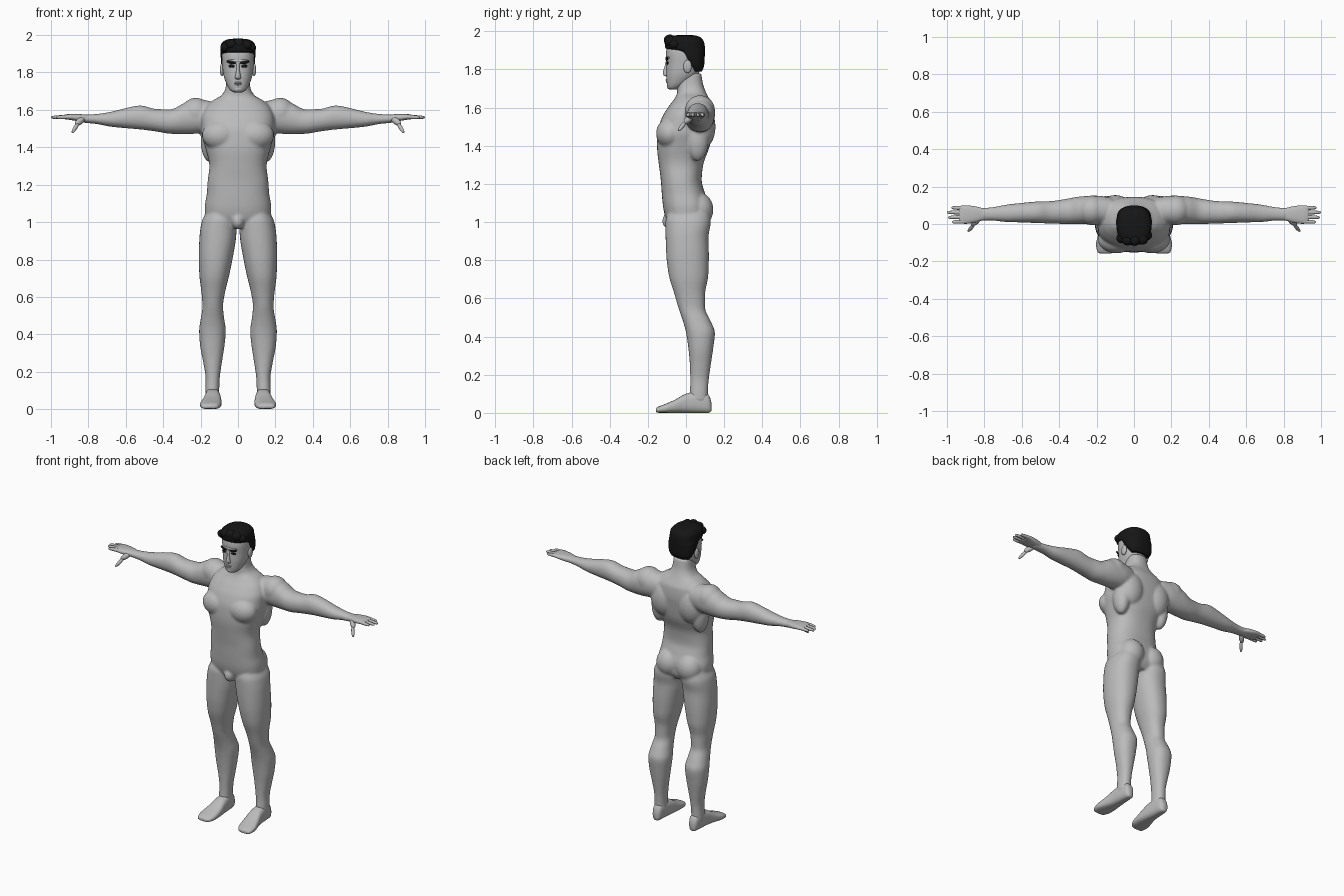
import bpy, bmesh, math
from mathutils import Matrix, Vector


def material(name, r, g, b):
    m = bpy.data.materials.new(name)
    m.diffuse_color = (r, g, b, 1)
    return m


SKIN = material("grey_skin", 0.50, 0.50, 0.50)
DARK = material("black_hair", 0.008, 0.008, 0.008)


def curve_rows(rows, steps):
    """Smoothly interpolate section rows without overshoot."""
    d = [[(q[k] - p[k]) / (q[0] - p[0]) for k in range(len(p))]
         for p, q in zip(rows, rows[1:])]
    slopes = [d[0]]
    for p, q in zip(d, d[1:]):
        slopes.append([2 * a * b / (a + b) if a * b > 0 else 0 for a, b in zip(p, q)])
    slopes.append(d[-1])
    out = []
    for i in range(len(rows) - 1):
        p, q, h = rows[i], rows[i + 1], rows[i + 1][0] - rows[i][0]
        for s in range(steps):
            t = s / steps
            row = [(2*t**3 - 3*t**2 + 1) * p[k] + (t**3 - 2*t**2 + t) * h * slopes[i][k]
                   + (3*t**2 - 2*t**3) * q[k] + (t**3 - t**2) * h * slopes[i + 1][k]
                   for k in range(len(p))]
            row[0] = p[0] + h * t
            out.append(row)
    return out + [list(rows[-1])]


def loft(bm, axis, rows, n=2.0, seg=32, steps=4, side=1):
    """Closed loft; each row is (position, a_min, a_max, b_min, b_max)."""
    ia, ib = [k for k in range(3) if k != axis]
    rings = []
    for t, a0, a1, b0, b1 in curve_rows(rows, steps):
        ring = []
        for j in range(seg):
            w = 2 * math.pi * j / seg
            c, s = math.cos(w), math.sin(w)
            co = [0, 0, 0]
            co[axis] = t
            co[ia] = (a0 + a1) / 2 + (a1 - a0) / 2 * math.copysign(abs(c) ** (2 / n), c)
            co[ib] = (b0 + b1) / 2 + (b1 - b0) / 2 * math.copysign(abs(s) ** (2 / n), s)
            co[0] *= side
            ring.append(bm.verts.new(co))
        rings.append(ring)
    for r, q in zip(rings, rings[1:]):
        for j in range(seg):
            k = (j + 1) % seg
            bm.faces.new((r[j], r[k], q[k], q[j]))
    bm.faces.new(rings[0])
    bm.faces.new(rings[-1])


def blob(bm, center, radii, direction=None):
    """Ellipsoid, with its long z radius optionally turned along a direction."""
    rot = Matrix.Identity(4)
    if direction:
        rot = Vector(direction).to_track_quat('Z', 'Y').to_matrix().to_4x4()
    bmesh.ops.create_uvsphere(bm, u_segments=24, v_segments=14, radius=1,
                              matrix=Matrix.Translation(center) @ rot @ Matrix.Diagonal((*radii, 1)))


def finish(bm, name, mat, mirror=False):
    bmesh.ops.recalc_face_normals(bm, faces=bm.faces[:])
    me = bpy.data.meshes.new(name)
    bm.to_mesh(me)
    bm.free()
    me.materials.append(mat)
    ob = bpy.data.objects.new(name, me)
    bpy.context.scene.collection.objects.link(ob)
    bpy.context.view_layer.objects.active = ob
    ob.select_set(True)
    bpy.ops.object.shade_smooth_by_angle(angle=math.radians(50))
    ob.select_set(False)
    if mirror:
        ob.modifiers.new("mirror", 'MIRROR')
    return ob


# Body: torso, neck, legs, arms and muscles fused into one skin
bm = bmesh.new()
torso = [(0.975, .08, -.07, .09), (1.02, .175, -.105, .115), (1.08, .178, -.12, .12),
         (1.15, .167, -.127, .10), (1.22, .162, -.132, .082), (1.30, .153, -.142, .09),
         (1.40, .175, -.152, .125), (1.48, .195, -.147, .138), (1.55, .195, -.125, .145),
         (1.61, .175, -.088, .14), (1.65, .135, -.058, .12), (1.68, .086, -.046, .105),
         (1.72, .066, -.048, .09), (1.78, .06, -.045, .08)]
loft(bm, 2, [(z, -w, w, f, b) for z, w, f, b in torso], n=2.4, seg=48)
leg = [(1.06, .03, .165, -.09, .12), (1.0, .006, .195, -.108, .13), (.92, .01, .206, -.107, .118),
       (.82, .026, .21, -.103, .12), (.72, .046, .207, -.09, .117), (.62, .07, .195, -.06, .10),
       (.55, .08, .19, -.04, .10), (.48, .073, .2, -.016, .13), (.42, .065, .208, 0, .152),
       (.34, .072, .203, .012, .143), (.25, .086, .186, .02, .13), (.16, .098, .173, .022, .118),
       (.10, .10, .175, .02, .115), (.06, .10, .175, .02, .115)]
arm = [(.12, 0, .14, 1.49, 1.64), (.20, -.005, .152, 1.475, 1.655), (.28, 0, .148, 1.47, 1.64),
       (.36, 0, .135, 1.472, 1.603), (.44, .002, .123, 1.485, 1.605), (.52, .005, .12, 1.495, 1.624),
       (.60, .008, .113, 1.502, 1.61), (.68, .01, .104, 1.51, 1.59), (.76, .018, .09, 1.525, 1.578),
       (.82, .018, .086, 1.531, 1.575), (.85, .018, .086, 1.537, 1.573)]
for s in (1, -1):
    loft(bm, 2, leg[::-1], n=2.2, side=s)
    loft(bm, 0, arm, n=2.1, side=s)
    blob(bm, (s * .225, .073, 1.583), (.08, .08, .082))       # deltoid
    blob(bm, (s * .093, -.085, 1.465), (.10, .072, .08))      # chest
    blob(bm, (s * .10, .08, 1.50), (.092, .075, .12))         # shoulder blade
    blob(bm, (s * .15, .06, 1.44), (.05, .06, .12))           # side of back
    blob(bm, (s * .077, .066, 1.065), (.082, .078, .09))      # buttock
blob(bm, (0, -.08, 1.005), (.035, .045, .045))
body = finish(bm, "body", SKIN)
rm = body.modifiers.new("fuse", 'REMESH')
rm.mode = 'VOXEL'
rm.voxel_size = 0.007
rm.use_smooth_shade = True
sm = body.modifiers.new("soften", 'SMOOTH')
sm.factor = 0.5
sm.iterations = 8

# Hands: palm, four fingers and a thumb
bm = bmesh.new()
loft(bm, 0, [(.80, .022, .083, 1.534, 1.573), (.86, .006, .096, 1.54, 1.578),
             (.90, .001, .10, 1.547, 1.578), (.925, .003, .098, 1.55, 1.575),
             (.935, .012, .09, 1.555, 1.571)], n=2.6, seg=24)
for y0, y1, tip in ((.014, .010, .972), (.038, .035, .994), (.062, .062, 1.0), (.085, .087, .975)):
    rows = []
    for t, r in ((0, .012), (.5, .0105), (.88, .008), (.97, .005), (1, .002)):
        y, z = y0 + (y1 - y0) * t, 1.563 - .003 * t
        rows.append((.905 + (tip - .905) * t, y - r, y + r, z - r, z + r))
    loft(bm, 0, rows, seg=14, steps=3)
blob(bm, (.845, .014, 1.54), (.016, .018, .038), (.6, -.55, -.5))
blob(bm, (.870, -.019, 1.504), (.010, .011, .038), (.45, -.55, -.7))
finish(bm, "hands", SKIN, True)

# Feet
bm = bmesh.new()
foot = [(-.158, .125, .182, .006, .022), (-.15, .108, .195, .001, .03), (-.11, .091, .203, 0, .046),
        (-.06, .088, .193, 0, .068), (0, .092, .179, 0, .10), (.06, .098, .173, 0, .113),
        (.11, .104, .167, 0, .102), (.126, .112, .16, .003, .08), (.133, .123, .15, .012, .055)]
loft(bm, 1, foot, n=2.7)
finish(bm, "feet", SKIN, True)

# Head with nose, lips, chin and brow ridge
bm = bmesh.new()
head = [(1.694, .022, -.085, -.05), (1.705, .04, -.096, -.025), (1.74, .062, -.102, .03),
        (1.78, .076, -.104, .068), (1.83, .083, -.102, .085), (1.88, .086, -.105, .09),
        (1.93, .08, -.095, .085), (1.96, .055, -.07, .06), (1.97, .02, -.03, .03)]
loft(bm, 2, [(z, -w, w, f, b) for z, w, f, b in head], n=2.2, seg=40)
nose = [(1.763, .011, -.106, -.08), (1.772, .017, -.119, -.08), (1.782, .015, -.121, -.08),
        (1.82, .009, -.111, -.08), (1.848, .011, -.105, -.08)]
loft(bm, 2, [(z, -w, w, f, b) for z, w, f, b in nose], seg=16)
blob(bm, (0, -.098, 1.745), (.022, .009, .005))
blob(bm, (0, -.097, 1.736), (.019, .009, .005))
blob(bm, (0, -.083, 1.712), (.026, .017, .017))
blob(bm, (0, -.088, 1.862), (.055, .019, .012))
finish(bm, "head", SKIN)

bm = bmesh.new()
blob(bm, (.086, .008, 1.815), (.011, .022, .034))
finish(bm, "ears", SKIN, True)

# Hair cap with short waves along the front
bm = bmesh.new()
hair = [(1.79, .064, .035, .083), (1.82, .083, .008, .095), (1.86, .091, -.03, .098),
        (1.895, .093, -.058, .099), (1.912, .094, -.108, .099), (1.945, .092, -.112, .094),
        (1.965, .08, -.1, .08), (1.977, .055, -.07, .055), (1.981, .02, -.03, .025)]
loft(bm, 2, [(z, -w, w, f, b) for z, w, f, b in hair], n=2.4, seg=40)
for x, y, z, r in ((-.066, -.075, 1.935, .028), (-.035, -.085, 1.95, .03), (.005, -.085, 1.955, .031),
                   (.045, -.08, 1.947, .031), (.07, -.06, 1.932, .027)):
    blob(bm, (x, y, z), (r, r, r * .9))
finish(bm, "hair", DARK)

# Eyebrows and eyes
bm = bmesh.new()
blob(bm, (.036, -.1, 1.855), (.006, .009, .026), (1, .12, .22))
finish(bm, "eyebrows", DARK, True)
bm = bmesh.new()
blob(bm, (.034, -.097, 1.834), (.004, .008, .017), (1, .12, .05))
finish(bm, "eyes", DARK, True)
